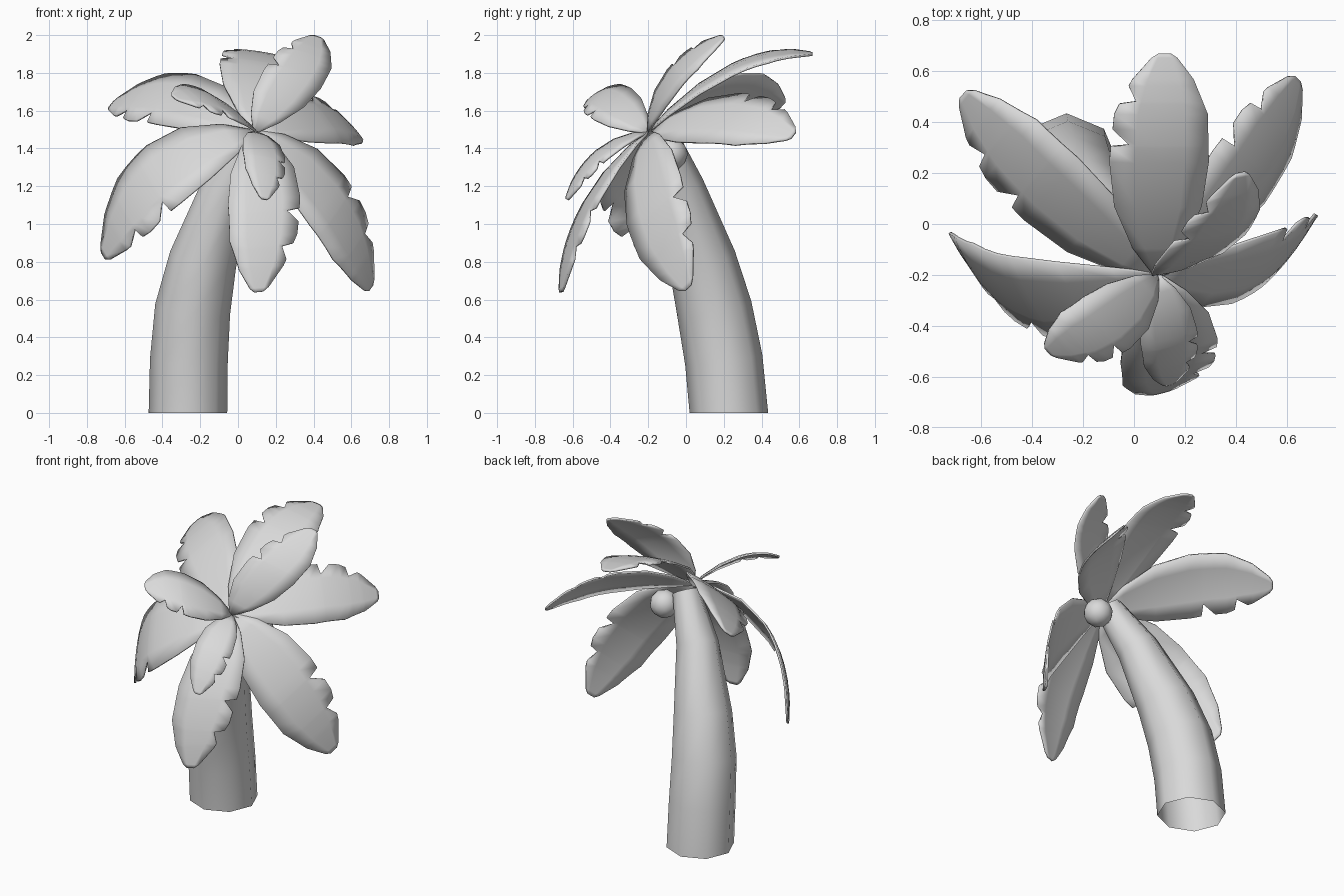
import bpy
import bmesh
import math
from mathutils import Vector

cube = bpy.data.objects.get("Cube")
if cube:
    bpy.data.objects.remove(cube, do_unlink=True)

grey = bpy.data.materials.new("plain_grey")
grey.use_nodes = True
grey.diffuse_color = (0.7, 0.7, 0.7, 1)
grey.node_tree.nodes["Principled BSDF"].inputs["Base Color"].default_value = grey.diffuse_color


def finish(name, bm, angle):
    """Turn a bmesh into a smooth-shaded object."""
    mesh = bpy.data.meshes.new(name)
    bm.to_mesh(mesh)
    bm.free()
    mesh.materials.append(grey)
    obj = bpy.data.objects.new(name, mesh)
    bpy.context.collection.objects.link(obj)
    bpy.ops.object.select_all(action='DESELECT')
    obj.select_set(True)
    bpy.context.view_layer.objects.active = obj
    bpy.ops.object.shade_smooth_by_angle(angle=math.radians(angle))
    return obj


# Trunk: eight-sided rings along a leaning, tapering path, open at the base
path = [((-.265, .227, 0), .208), ((-.26, .20, .28), .206), ((-.24, .15, .55), .2),
        ((-.185, .085, .81), .18), ((-.06, -.035, 1.2), .13), ((.09, -.13, 1.47), .085)]
centres = [Vector(p) for p, r in path]
bm = bmesh.new()
rings = []
for i, (c, r) in enumerate(path):
    axis = centres[min(i + 1, 5)] - centres[max(i - 1, 0)]
    tilt = Vector((0, 0, 1)).rotation_difference(axis if i else Vector((0, 0, 1)))
    ring = []
    for k in range(8):
        a = k * math.tau / 8
        ring.append(bm.verts.new(centres[i] + tilt @ Vector((r * math.cos(a), r * math.sin(a), 0))))
    rings.append(ring)
for low, high in zip(rings, rings[1:]):
    for k in range(8):
        n = (k + 1) % 8
        bm.faces.new((low[k], low[n], high[n], high[k]))
bm.faces.new(rings[-1])
finish("trunk", bm, 50)

# Nut hanging beside the trunk top
bm = bmesh.new()
bmesh.ops.create_icosphere(bm, subdivisions=2, radius=.09)
bmesh.ops.translate(bm, verts=bm.verts, vec=(.217, -.08, 1.37))
finish("nut", bm, 60)

# Leaf outline: distance along the rib, share of the half width
outline = [(0, .06), (.12, .5), (.3, .88), (.5, 1), (.72, .94), (.88, .62), (.98, .26), (1, .12)]
notches = (.58, .78)
rows = sorted({t for t, w in outline} | {n + d for n in notches for d in (-.012, 0, .07)})


def half_width(t):
    for (t0, w0), (t1, w1) in zip(outline, outline[1:]):
        if t <= t1:
            return w0 + (w1 - w0) * (t - t0) / (t1 - t0)
    return outline[-1][1]


hub = Vector((.09, -.2, 1.485))


def leaf(name, middle, tip, side, torn):
    """Curved blade from the hub; torn is the side (+1 or -1) with notches."""
    middle, tip, side = Vector(middle), Vector(tip), Vector(side)
    bend = 2 * middle - (hub + tip) / 2
    bm = bmesh.new()
    grid = []
    for t in rows:
        rib = hub * (1 - t) ** 2 + bend * 2 * t * (1 - t) + tip * t * t
        along = (bend - hub) * (1 - t) + (tip - bend) * t
        up = along.cross(side).normalized()
        if up.z < 0:
            up = -up
        row = []
        for s in (-1, -.5, 0, .5, 1):
            w = s * half_width(t)
            if t in notches and s == torn:
                w *= .64
            row.append(bm.verts.new(rib + side * w - up * .015 * w * w))
        grid.append(row)
    for a, b in zip(grid, grid[1:]):
        for k in range(4):
            bm.faces.new((a[k], a[k + 1], b[k + 1], b[k]))
    bmesh.ops.recalc_face_normals(bm, faces=bm.faces)
    obj = finish(name, bm, 45)
    thick = obj.modifiers.new("thickness", 'SOLIDIFY')
    thick.thickness = .012
    thick.offset = 0


# Crown of nine leaves: rib middle, tip, half-width vector, torn side
leaf("leaf_back_right", (-.33, .13, 1.67), (-.67, .51, 1.63), (.105, .12, .13), -1)
leaf("leaf_back", (.1, .24, 1.83), (.12, .67, 1.9), (-.195, 0, .03), 1)
leaf("leaf_right", (-.4, -.3, 1.27), (-.71, -.06, .83), (-.09, .16, .15), -1)
leaf("leaf_back_left", (.42, .18, 1.57), (.64, .57, 1.47), (-.1, .1, .13), 1)
leaf("leaf_front_right", (-.1, -.39, 1.645), (-.34, -.5, 1.67), (-.09, .1, .08), -1)
leaf("leaf_upright", (.29, -.08, 1.77), (.42, .2, 1.99), (.15, .03, -.05), -1)
leaf("leaf_left", (.48, -.18, 1.13), (.7, .01, .66), (.09, .14, .13), 1)
leaf("leaf_front_long", (.14, -.51, 1.13), (.11, -.66, .64), (.19, .05, .02), 1)
leaf("leaf_front_short", (.14, -.45, 1.38), (.14, -.63, 1.13), (.11, .03, -.02), 1)
